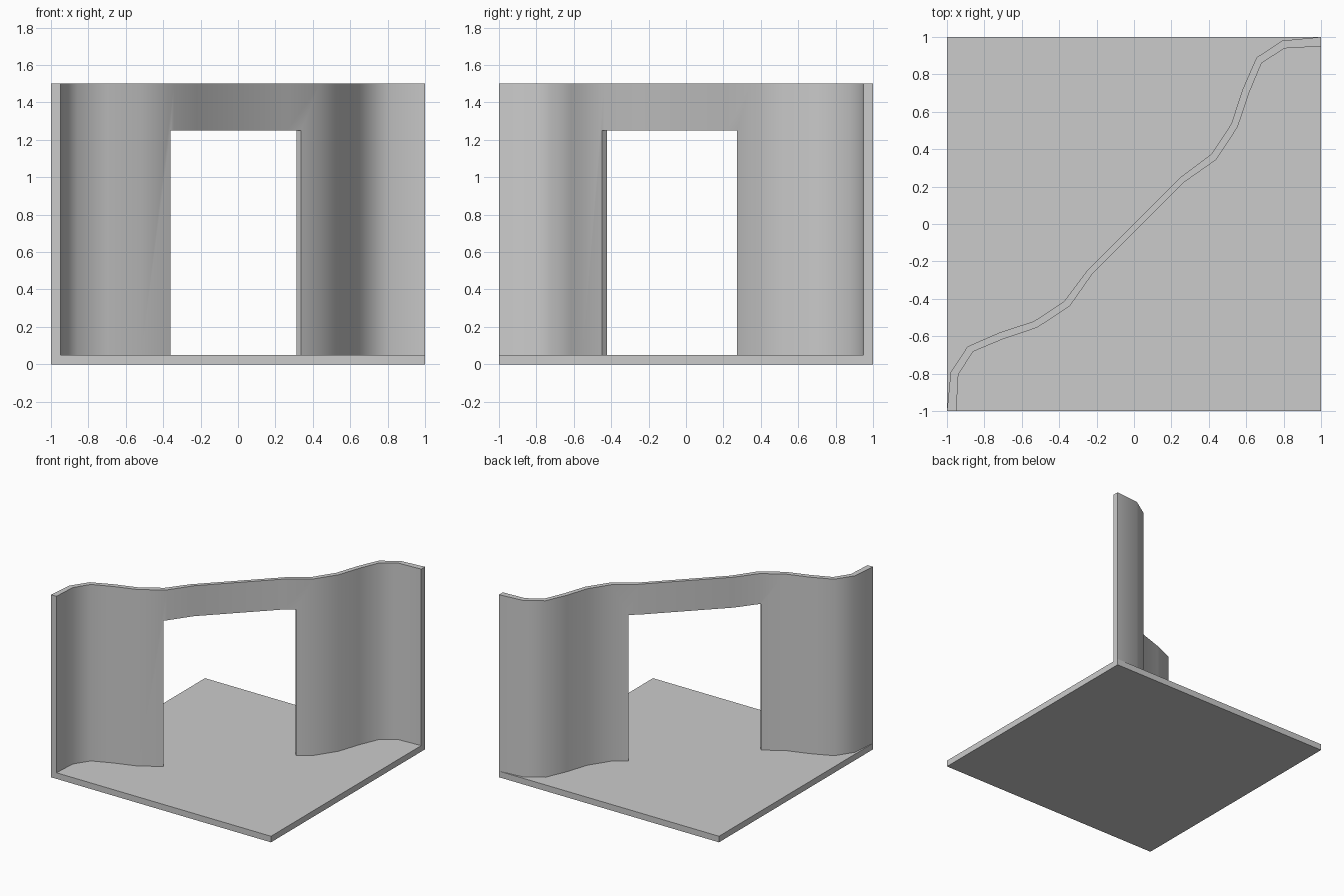
import bpy, bmesh, math

if "Cube" in bpy.data.objects:
    bpy.data.objects.remove(bpy.data.objects["Cube"])


def prism(name, outline, z0, z1):
    """Closed solid from a counter-clockwise outline."""
    bm = bmesh.new()
    face = bm.faces.new([bm.verts.new((x, y, z0)) for x, y in outline])
    res = bmesh.ops.extrude_face_region(bm, geom=[face], use_keep_orig=True)
    top = [g for g in res["geom"] if isinstance(g, bmesh.types.BMVert)]
    bmesh.ops.translate(bm, verts=top, vec=(0, 0, z1 - z0))
    bmesh.ops.recalc_face_normals(bm, faces=bm.faces)
    mesh = bpy.data.meshes.new(name)
    bm.to_mesh(mesh)
    bm.free()
    obj = bpy.data.objects.new(name, mesh)
    bpy.context.collection.objects.link(obj)
    return obj


def boolean(obj, tool, operation):
    """Apply a boolean and discard the tool object."""
    mod = obj.modifiers.new(operation, 'BOOLEAN')
    mod.operation, mod.object, mod.solver = operation, tool, 'EXACT'
    bpy.context.view_layer.objects.active = obj
    bpy.ops.object.modifier_apply(modifier=mod.name)
    bpy.data.objects.remove(tool, do_unlink=True)


def mirrored(half):
    """Complete half a wall line by reflection across the x + y = 0 diagonal."""
    return half + [(-y, -x) for x, y in reversed(half)]


# Wavy diagonal wall: back and front lines of its plan
back = mirrored([(-1, -1), (-0.98, -0.793), (-0.89, -0.655), (-0.718, -0.58),
                 (-0.535, -0.52), (-0.375, -0.415), (-0.255, -0.255)])
front = mirrored([(-0.95, -1), (-0.939, -0.804), (-0.86, -0.682), (-0.70, -0.615),
                  (-0.518, -0.554), (-0.343, -0.439), (-0.22, -0.263)])
wall = prism("wavy_wall", front + back[::-1], 0, 1.5)

# Doorway, cut square to the diagonal between x + y = -0.81 and 0.61
a, b, w = -0.405, 0.305, 0.3
door = prism("door_cutter", [(a + w, a - w), (b + w, b - w), (b - w, b + w), (a - w, a + w)],
             -0.1, 1.25)
door.hide_render = True
boolean(wall, door, 'DIFFERENCE')

# Square floor, joined to the wall
floor = prism("floor_and_wall", [(-1, -1), (1, -1), (1, 1), (-1, 1)], 0, 0.05)
boolean(floor, wall, 'UNION')

# Smooth the curves, keep the corners crisp
bpy.ops.object.select_all(action='DESELECT')
floor.select_set(True)
bpy.context.view_layer.objects.active = floor
bpy.ops.object.shade_smooth_by_angle(angle=math.radians(42))
